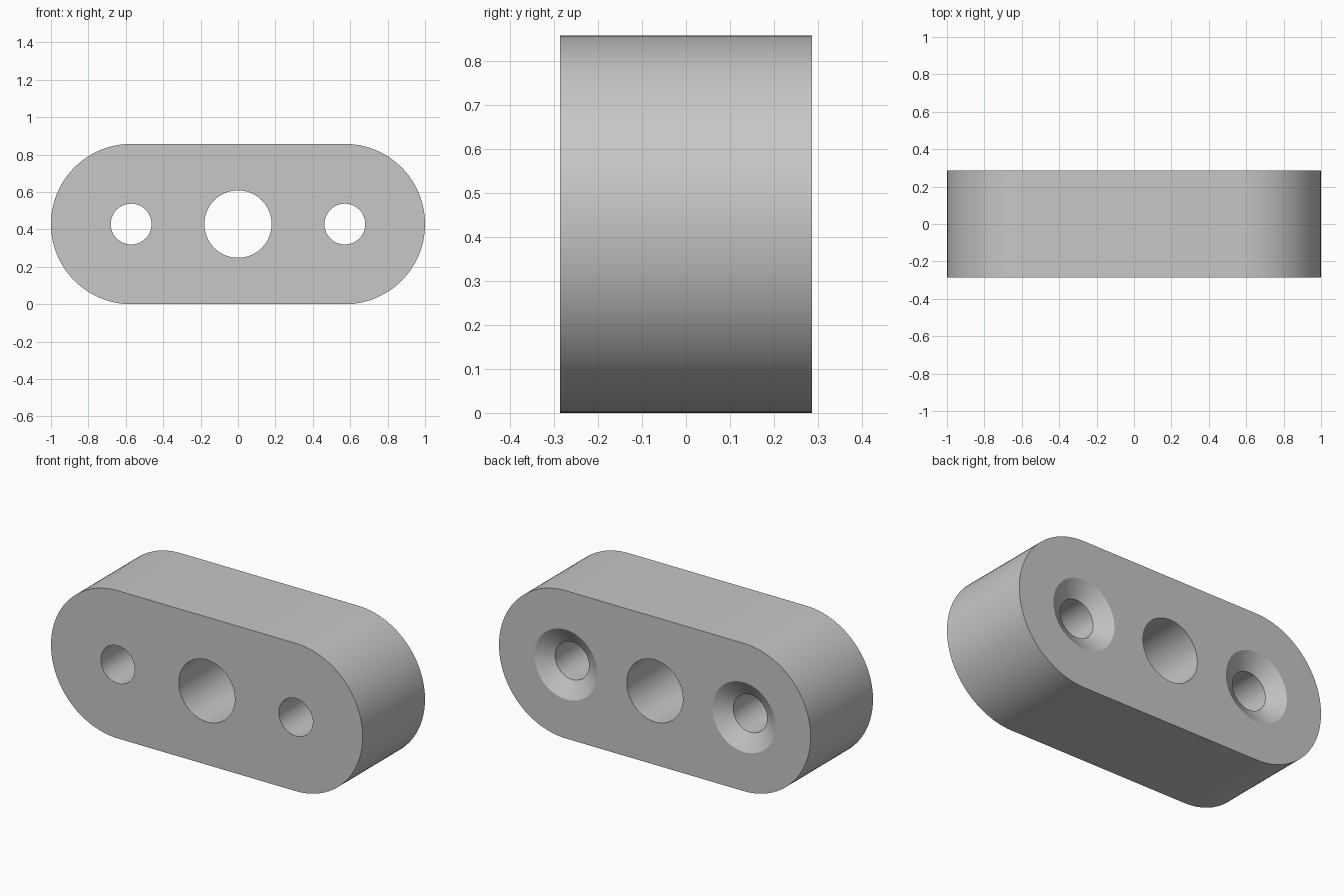
import bpy, bmesh, math
from mathutils import Matrix

if "Cube" in bpy.data.objects:
    bpy.data.objects.remove(bpy.data.objects["Cube"])

END_R = 0.4286     # radius of the rounded ends
HALF = 0.5714      # distance from centre to end axis
DEPTH = 0.5714     # block thickness along y
CZ = END_R         # height of the hole axes
BACK = DEPTH / 2

grey = bpy.data.materials.new("grey")
grey.diffuse_color = (0.57, 0.57, 0.57, 1)
grey.use_nodes = True
grey.node_tree.nodes["Principled BSDF"].inputs["Base Color"].default_value = grey.diffuse_color


def finish(name, bm):
    bmesh.ops.recalc_face_normals(bm, faces=bm.faces)
    mesh = bpy.data.meshes.new(name)
    bm.to_mesh(mesh)
    bm.free()
    mesh.materials.append(grey)
    obj = bpy.data.objects.new(name, mesh)
    bpy.context.collection.objects.link(obj)
    return obj


def turned_cutter(name, x, profile, segs=64):
    """Closed solid of revolution about the y direction; profile is (y, radius)."""
    bm = bmesh.new()
    rings = []
    for y, r in profile:
        rings.append([bm.verts.new((x + r * math.cos(2 * math.pi * i / segs), y,
                                    CZ + r * math.sin(2 * math.pi * i / segs)))
                      for i in range(segs)])
    for a, b in zip(rings, rings[1:]):
        for i in range(segs):
            j = (i + 1) % segs
            bm.faces.new((a[i], a[j], b[j], b[i]))
    bm.faces.new(rings[0])
    bm.faces.new(rings[-1])
    return finish(name, bm)


# Block: rounded slot outline extruded through its thickness
bm = bmesh.new()
N = 48
outline = []
for side, start in ((1, -math.pi / 2), (-1, math.pi / 2)):
    for i in range(N + 1):
        a = start + math.pi * i / N
        outline.append(bm.verts.new((side * HALF + END_R * math.cos(a), -BACK,
                                     CZ + END_R * math.sin(a))))
face = bm.faces.new(outline)
ext = bmesh.ops.extrude_face_region(bm, geom=[face])
bmesh.ops.translate(bm, vec=(0, DEPTH, 0),
                    verts=[v for v in ext["geom"] if isinstance(v, bmesh.types.BMVert)])
block = finish("spacer_block", bm)

# Holes: plain bore in the middle, countersunk from the back on both sides
BORE, HOLE, SINK, SINK_DEPTH, OVER = 0.18, 0.109, 0.202, 0.058, 0.02
flare = SINK + (SINK - HOLE) * OVER / SINK_DEPTH
screw = [(-BACK - OVER, HOLE), (BACK - SINK_DEPTH, HOLE), (BACK + OVER, flare)]
cutters = [turned_cutter("centre_bore_cutter", 0, [(-BACK - OVER, BORE), (BACK + OVER, BORE)])]
for side, label in ((-1, "left"), (1, "right")):
    cutters.append(turned_cutter(label + "_screw_hole_cutter", side * HALF, screw))

bpy.context.view_layer.objects.active = block
block.select_set(True)
for c in cutters:
    mod = block.modifiers.new(c.name, 'BOOLEAN')
    mod.operation = 'DIFFERENCE'
    mod.solver = 'EXACT'
    mod.object = c
    bpy.ops.object.modifier_apply(modifier=mod.name)
for c in cutters:
    bpy.data.objects.remove(c)

# Smooth walls with crisp rims
bpy.ops.object.shade_smooth_by_angle(angle=math.radians(20))
